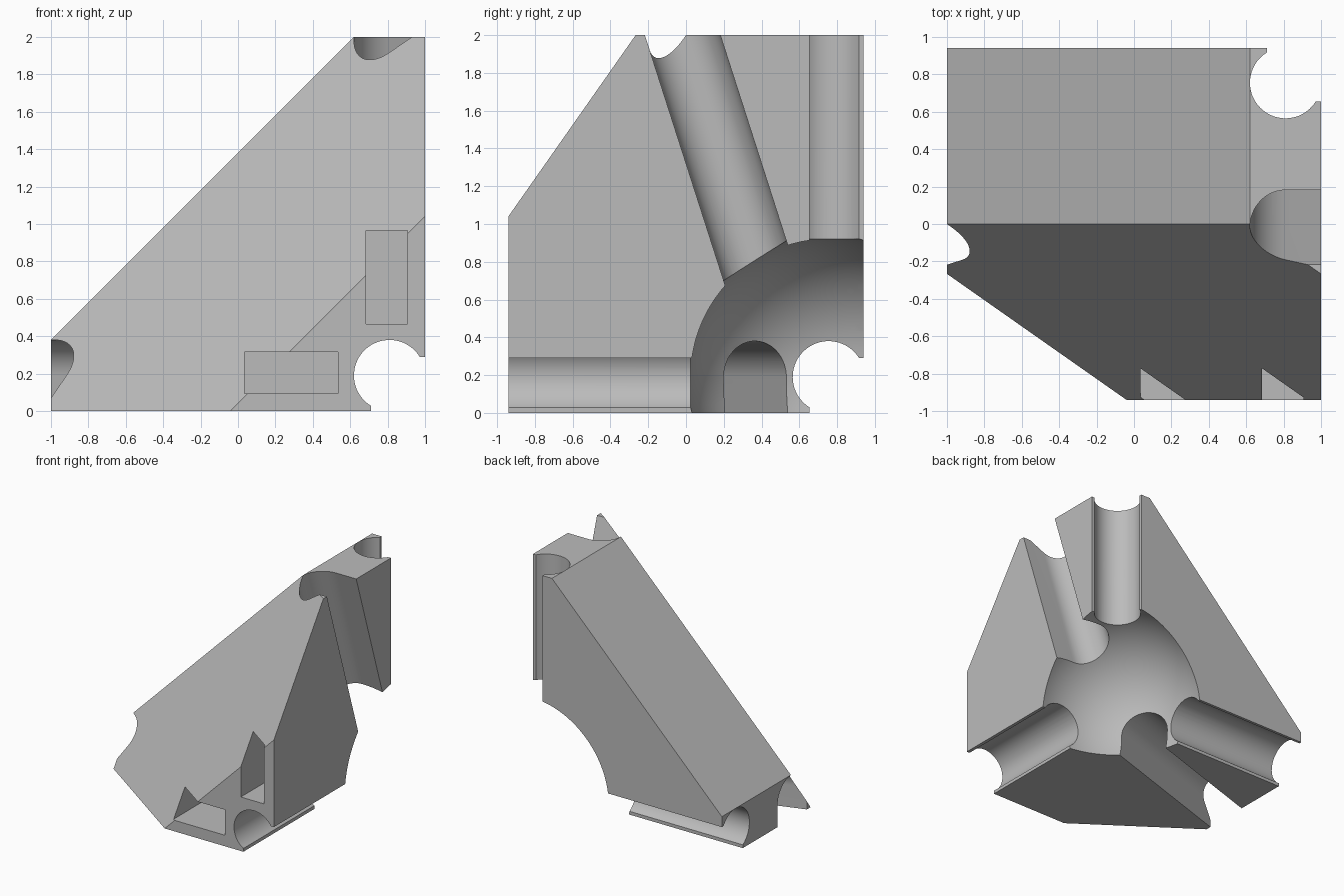
import bpy, bmesh
from math import radians, cos, sin
from mathutils import Vector

old = bpy.data.objects.get("Cube")
if old:
    bpy.data.objects.remove(old, do_unlink=True)

HUB = Vector((0.81, 0.755, 0.19))   # where the three straight rods meet
R = 0.19                            # rod radius
X, Y, Z = Vector((1, 0, 0)), Vector((0, 1, 0)), Vector((0, 0, 1))

grey = bpy.data.materials.new("plain_grey")
grey.use_nodes = True
grey.diffuse_color = (0.5, 0.5, 0.5, 1)
grey.node_tree.nodes["Principled BSDF"].inputs["Base Color"].default_value = (0.5, 0.5, 0.5, 1)


def make(name, bm):
    bmesh.ops.recalc_face_normals(bm, faces=bm.faces)
    mesh = bpy.data.meshes.new(name)
    bm.to_mesh(mesh)
    bm.free()
    obj = bpy.data.objects.new(name, mesh)
    bpy.context.collection.objects.link(obj)
    mesh.materials.append(grey)
    return obj


def block(lo, hi):
    bm = bmesh.new()
    bmesh.ops.create_cube(bm, size=1)
    for v in bm.verts:
        v.co = [a + (c + 0.5) * (b - a) for a, b, c in zip(lo, hi, v.co)]
    return bm


def channel(name, start, u, v, along, arc, tail):
    """Prism whose section is a round bore plus an open mouth."""
    n = 40
    angles = [radians(arc[0] + (arc[1] - arc[0]) * i / n) for i in range(n + 1)]
    section = [(R * cos(a), R * sin(a)) for a in angles] + tail
    bm = bmesh.new()
    face = bm.faces.new([bm.verts.new(start + u * a + v * b) for a, b in section])
    ext = bmesh.ops.extrude_face_region(bm, geom=[face])["geom"]
    tops = [g for g in ext if isinstance(g, bmesh.types.BMVert)]
    bmesh.ops.translate(bm, verts=tops, vec=along * 3)
    return make(name, bm)


# Body: block with a sloped back half and a tilted front half
bm = block((-1, -0.94, 0), (1, 0.94, 2))
for co, no in (((-1, 0, 0.38), (-1, 0, 1)), ((-1, 0, 0.38), (-1, -1.425, 1))):
    bmesh.ops.bisect_plane(bm, geom=bm.verts[:] + bm.edges[:] + bm.faces[:],
                           plane_co=co, plane_no=no, clear_outer=True)
    bmesh.ops.holes_fill(bm, edges=[e for e in bm.edges if e.is_boundary])
body = make("corner_bracket", bm)

# Spherical hollow in the corner
bm = bmesh.new()
bmesh.ops.create_uvsphere(bm, u_segments=96, v_segments=48, radius=0.755)
bmesh.ops.translate(bm, verts=bm.verts, vec=HUB)
cutters = [make("ball_cutter", bm)]

# Straight rod channels, open towards the corner edges
mouth = [(1, -0.1), (1, 1), (-0.1, 1)]
for name, u, v, along in (("x_rod", Y, -Z, -X), ("y_rod", X, -Z, -Y), ("z_rod", X, Y, Z)):
    cutters.append(channel(name + "_cutter", HUB, u, v, along, (121.8, 328.2), mouth))

# Diagonal rod channels, open to the right side and to the bottom
lean = radians(17.8)
start = Vector((0.81, 0.563, 0.19))
for name, u, main in (("upright_slot", X, Z), ("flat_slot", -Z, -X)):
    along = main * cos(lean) - Y * sin(lean)
    side = main * sin(lean) + Y * cos(lean)
    cutters.append(channel(name + "_cutter", start, u, side, along, (90, 270), [(1, -R), (1, R)]))

# Two rectangular pockets in the front
for name, x0, x1, z0, z1 in (("low_pocket", 0.035, 0.535, 0.095, 0.315),
                             ("side_pocket", 0.685, 0.905, 0.465, 0.965)):
    cutters.append(make(name + "_cutter", block((x0, -1.2, z0), (x1, -0.45, z1))))

# Carve everything out, then drop the cutters
for c in cutters:
    c.hide_render = True
    mod = body.modifiers.new(c.name, "BOOLEAN")
    mod.operation = "DIFFERENCE"
    mod.solver = "EXACT"
    mod.object = c
bpy.context.view_layer.update()
carved = bpy.data.meshes.new_from_object(body.evaluated_get(bpy.context.evaluated_depsgraph_get()))
body.modifiers.clear()
body.data = carved
for c in cutters:
    bpy.data.objects.remove(c, do_unlink=True)
carved.materials.clear()
carved.materials.append(grey)
for p in carved.polygons:
    p.material_index = 0

bpy.ops.object.select_all(action="DESELECT")
body.select_set(True)
bpy.context.view_layer.objects.active = body
bpy.ops.object.shade_smooth_by_angle(angle=radians(30))
